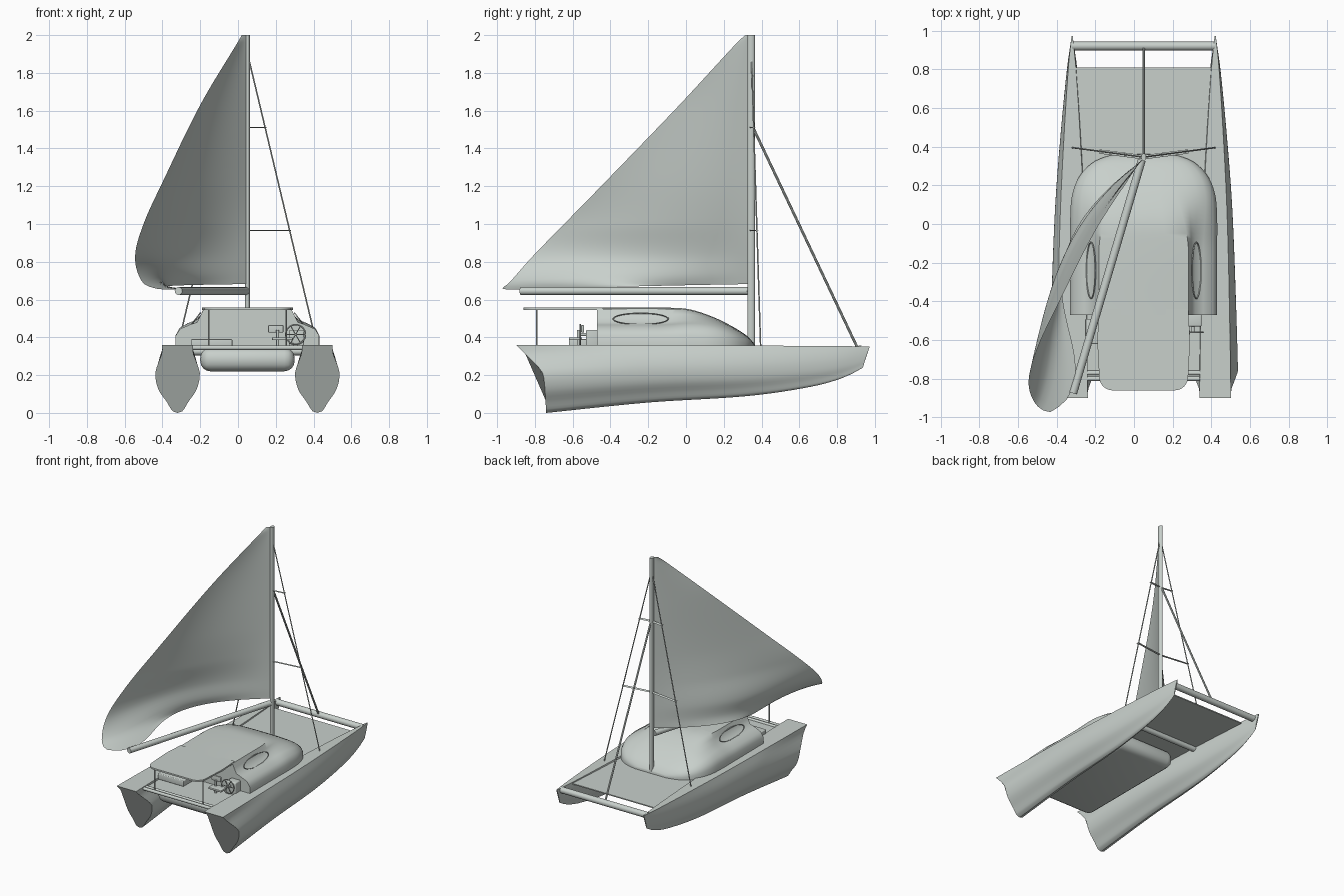
import bpy, bmesh, math
from mathutils import Vector

cube = bpy.data.objects.get("Cube")
if cube:
    bpy.data.objects.remove(cube, do_unlink=True)

GREY = (0.58, 0.63, 0.60, 1)
mat = bpy.data.materials.new("pale_grey")
mat.use_nodes = True
mat.diffuse_color = GREY
mat.node_tree.nodes["Principled BSDF"].inputs["Base Color"].default_value = GREY

MID = 0.05            # centreline of the boat
HULL_X = 0.37         # hull offset from the centreline
DECK = 0.36


def finish(name, bm, smooth=True, angle=35):
    bmesh.ops.recalc_face_normals(bm, faces=bm.faces)
    mesh = bpy.data.meshes.new(name)
    bm.to_mesh(mesh)
    bm.free()
    ob = bpy.data.objects.new(name, mesh)
    bpy.context.collection.objects.link(ob)
    mesh.materials.append(mat)
    if smooth:
        bpy.ops.object.select_all(action='DESELECT')
        ob.select_set(True)
        bpy.context.view_layer.objects.active = ob
        bpy.ops.object.shade_smooth_by_angle(angle=math.radians(angle))
    return ob


def curve(keys, t):
    """Smooth interpolation through (t, value, value...) keys."""
    n = len(keys)
    t = min(max(t, keys[0][0]), keys[-1][0])
    i = max(j for j in range(n - 1) if keys[j][0] <= t)
    slope = lambda a, b, k: (keys[b][k] - keys[a][k]) / (keys[b][0] - keys[a][0])
    h = keys[i + 1][0] - keys[i][0]
    u = (t - keys[i][0]) / h
    out = []
    for k in range(1, len(keys[0])):
        m0 = slope(max(i - 1, 0), i + 1, k) * h
        m1 = slope(i, min(i + 2, n - 1), k) * h
        a, b = keys[i][k], keys[i + 1][k]
        out.append(a + u * m0 + u * u * (3 * (b - a) - 2 * m0 - m1)
                   + u ** 3 * (2 * (a - b) + m0 + m1))
    return out if len(out) > 1 else out[0]


def loft(name, rows, closed=True, angle=35):
    bm = bmesh.new()
    vs = [[bm.verts.new(p) for p in row] for row in rows]
    n = len(rows[0])
    for a, b in zip(vs, vs[1:]):
        for i in range(n if closed else n - 1):
            j = (i + 1) % n
            bm.faces.new((a[i], a[j], b[j], b[i]))
    if closed:
        bm.faces.new(vs[0])
        bm.faces.new(vs[-1])
    return finish(name, bm, True, angle)


def box(name, x, y, z, bevel=0.0):
    bm = bmesh.new()
    bmesh.ops.create_cube(bm, size=1)
    for v in bm.verts:
        for k, (lo, hi) in enumerate((x, y, z)):
            v.co[k] = (lo + hi) / 2 + v.co[k] * (hi - lo)
    if bevel:
        bmesh.ops.bevel(bm, geom=bm.edges[:], offset=bevel, segments=4, profile=0.5, affect='EDGES')
    return finish(name, bm, bevel > 0)


def rod(name, a, b, r, sides=12, flat=1.0):
    a, b = Vector(a), Vector(b)
    bm = bmesh.new()
    bmesh.ops.create_cone(bm, cap_ends=True, segments=sides, radius1=r, radius2=r, depth=(b - a).length)
    bmesh.ops.scale(bm, vec=(flat, 1, 1), verts=bm.verts)
    q = Vector((0, 0, 1)).rotation_difference(b - a).to_matrix()
    for v in bm.verts:
        v.co = q @ v.co + (a + b) / 2
    return finish(name, bm)


def ring(name, centre, axis_x, axis_z, r):
    """Thin elliptical tube; the axes are its two half-diameters."""
    rows, c = [], Vector(centre)
    X, Z = Vector(axis_x), Vector(axis_z)
    N = X.cross(Z).normalized()
    for i in range(33):
        t = math.tau * i / 32
        d = X * math.cos(t) + Z * math.sin(t)
        rows.append([c + d + (d.normalized() * math.cos(s) + N * math.sin(s)) * r
                     for s in [math.tau * k / 6 for k in range(6)]])
    return loft(name, rows)


# Hulls: one section lofted from raked stern to bow, pinched under the stern gunwale
STERN = [(0, -0.74), (0.2, -0.755), (0.24, -0.78), (0.30, -0.84), (0.36, -0.90)]
BOW = [(0, 0.90), (0.23, 0.935), (0.36, 0.975)]
KEEL = [(0, 0), (0.33, 0.055), (0.65, 0.09), (0.85, 0.14), (0.95, 0.19), (1, 0.24)]
BEAM = [(0, 0.118), (0.2, 0.108), (0.5, 0.088), (0.72, 0.06), (0.92, 0.026), (1, 0.004)]
SECTION = [(0, 0), (0.02, 0.2), (0.16, 0.48), (0.34, 0.85), (0.57, 1), (0.78, 0.93), (1, 0.70)]
STERN_SECTION = SECTION[:5] + [(0.74, 0.86), (0.88, 0.70), (1, 0.69)]
for side, label in ((-1, "right"), (1, "left")):
    rows = []
    for i in range(33):
        s = i / 32
        keel, beam = curve(KEEL, s), curve(BEAM, s)
        pinch = max(0, 1 - s / 0.3)
        half = []
        for k in range(19):
            f = (k / 18) ** 1.3
            w = beam * (curve(SECTION, f) * (1 - pinch) + curve(STERN_SECTION, f) * pinch)
            z = keel + (DECK - 0.008 * s * s - keel) * f
            y0, y1 = curve(STERN, z), curve(BOW, z)
            half.append((w, y0 + (y1 - y0) * s, z))
        ringpts = half + [(-w, y, z) for w, y, z in half[:0:-1]]
        rows.append([(MID + side * HULL_X + w, y, z) for w, y, z in ringpts])
    loft(label + "_hull", rows)

# Platform, beams and underbody
box("deck_platform", (MID - HULL_X, MID + HULL_X), (-0.80, 0.81), (0.338, 0.346))
rod("front_beam", (MID - HULL_X, 0.92, 0.334), (MID + HULL_X, 0.92, 0.334), 0.023, 16)
rod("mast_beam", (MID - HULL_X, 0.34, 0.325), (MID + HULL_X, 0.34, 0.325), 0.02, 16)
for y in (-0.80, -0.77):
    rod("aft_beam", (MID - 0.3, y, 0.345), (MID + 0.3, y, 0.345), 0.012)
box("underbody", (MID - 0.25, MID + 0.25), (-0.72, 0.2), (0.22, 0.345), 0.055)

# Cabin: shouldered section aft, blending to a dome at the front
AFT = [(1, 0), (1, 0.3), (0.94, 0.47), (0.81, 0.57), (0.70, 0.64), (0.65, 0.82), (0.61, 0.97), (0.3, 1), (0, 1)]
DOME = [(1, 0), (1, 0.35), (0.96, 0.6), (0.88, 0.78), (0.75, 0.9), (0.6, 0.96), (0.4, 0.99), (0.2, 1), (0, 1)]
PLAN = [(-0.47, 0.38, 0.557), (-0.1, 0.38, 0.557), (0.02, 0.38, 0.548), (0.15, 0.37, 0.505),
        (0.25, 0.33, 0.455), (0.32, 0.26, 0.41), (0.35, 0.19, 0.38), (0.362, 0.13, 0.362)]
rows = []
for i in range(41):
    u = i / 40
    y = -0.47 + 0.832 * (1 - (1 - u) ** 1.5)
    w, top = curve(PLAN, y)
    t = min(max((y + 0.15) / 0.45, 0), 1)
    t = t * t * (3 - 2 * t)
    half = [(w * (a[0] * (1 - t) + d[0] * t), y, 0.345 + (top - 0.345) * (a[1] * (1 - t) + d[1] * t))
            for a, d in zip(AFT, DOME)]
    full = half + [(-x, yy, z) for x, yy, z in half[-2::-1]]
    rows.append([(MID + x, yy, z) for x, yy, z in full])
loft("cabin", rows, angle=50)

# Cockpit roof with rounded aft corners
bm = bmesh.new()
outline = [(0.23, -0.44), (0.24, -0.6)]
outline += [(0.16 + 0.07 * math.cos(a), -0.79 - 0.07 * math.sin(a))
            for a in [math.pi / 2 * k / 8 for k in range(9)]]
outline += [(-x, y) for x, y in reversed(outline)]
face = bm.faces.new([bm.verts.new((MID + x, y, 0.545)) for x, y in outline])
up = bmesh.ops.extrude_face_region(bm, geom=[face])["geom"]
bmesh.ops.translate(bm, vec=(0, 0, 0.012), verts=[v for v in up if isinstance(v, bmesh.types.BMVert)])
finish("cockpit_roof", bm)

for s in (-1, 1):
    rod("roof_post", (MID + s * 0.205, -0.79, 0.345), (MID + s * 0.205, -0.79, 0.55), 0.004, 8)
    ring("cabin_window_frame", (MID + s * 0.273, -0.24, 0.498), (0, 0.145, 0), (-s * 0.023, 0, 0.03), 0.004)

# Cockpit fittings
box("bench", (-0.25, -0.03), (-0.62, -0.49), (0.345, 0.39), 0.006)
box("helm_seat", (0.18, 0.29), (-0.62, -0.55), (0.385, 0.4), 0.004)
box("helm_seat_back", (0.16, 0.24), (-0.555, -0.54), (0.425, 0.465), 0.005)
rod("helm_seat_leg", (0.21, -0.57, 0.345), (0.21, -0.57, 0.44), 0.008)
box("helm_console", (0.27, 0.35), (-0.53, -0.465), (0.345, 0.44), 0.008)
hub = Vector((0.305, -0.56, 0.415))
ring("steering_wheel", hub, (0.052, 0, 0), (0, 0, 0.052), 0.004)
rod("wheel_hub", hub, hub + Vector((0, 0.05, 0)), 0.008)
for k in range(3):
    a = math.pi * k / 3
    d = Vector((math.cos(a), 0, math.sin(a))) * 0.052
    rod("wheel_spoke", hub - d, hub + d, 0.003, 6)

# Mast, boom and rigging; spreaders are flat blades
rod("mast", (MID, 0.345, 0.34), (MID, 0.345, 2.0), 0.02, 20, 0.65)
rod("boom", (0.04, 0.33, 0.645), (-0.315, -0.875, 0.645), 0.021, 16)
rod("forestay", (MID, 0.36, 1.5), (MID, 0.905, 0.35), 0.007, 8)
for s in (-1, 1):
    rod("shroud", (MID + s * 0.008, 0.347, 1.87), (MID + s * 0.37, 0.395, 0.35), 0.004, 8)
    for z, reach in ((1.51, 0.1), (0.965, 0.23)):
        rod("spreader", (MID, 0.345, z), (MID + s * reach, 0.345 + reach * 0.13, z), 0.011, 10, 0.2)

# Mainsail: each key gives luff height, then two belly points, leech point and leech height
SAIL = [(0, 0.682, -0.74, -0.25, -0.14, -0.60, -0.35, -0.91, 0.652),
        (0.03, 0.70, -0.68, -0.21, -0.22, -0.62, -0.43, -0.972, 0.657),
        (0.07, 0.74, -0.57, -0.14, -0.33, -0.57, -0.505, -0.935, 0.69),
        (0.16, 0.84, -0.42, -0.02, -0.45, -0.42, -0.545, -0.82, 0.82),
        (0.3, 1.02, -0.27, 0.05, -0.40, -0.26, -0.5, -0.645, 1.0),
        (0.45, 1.23, -0.17, 0.11, -0.32, -0.13, -0.4, -0.43, 1.22),
        (0.73, 1.63, -0.06, 0.22, -0.14, 0.105, -0.2, -0.035, 1.63),
        (0.97, 1.96, 0.03, 0.32, 0.015, 0.295, 0.0, 0.275, 1.965),
        (1, 2.0, 0.037, 0.326, 0.03, 0.322, 0.02, 0.315, 2.0)]
rows = []
for i in range(65):
    z0, x1, y1, x2, y2, x3, y3, z3 = curve(SAIL, i / 64)
    pts = (Vector((0.043, 0.33, z0)), Vector((x1, y1, z0 * 2 / 3 + z3 / 3)),
           Vector((x2, y2, z0 / 3 + z3 * 2 / 3)), Vector((x3, y3, z3)))
    row = []
    for k in range(29):
        t = k / 28
        weights = ((1 - t) ** 3, 3 * t * (1 - t) ** 2, 3 * t * t * (1 - t), t ** 3)
        row.append(sum((p * w for p, w in zip(pts, weights)), Vector()))
    rows.append(row)
loft("mainsail", rows, closed=False, angle=80)
